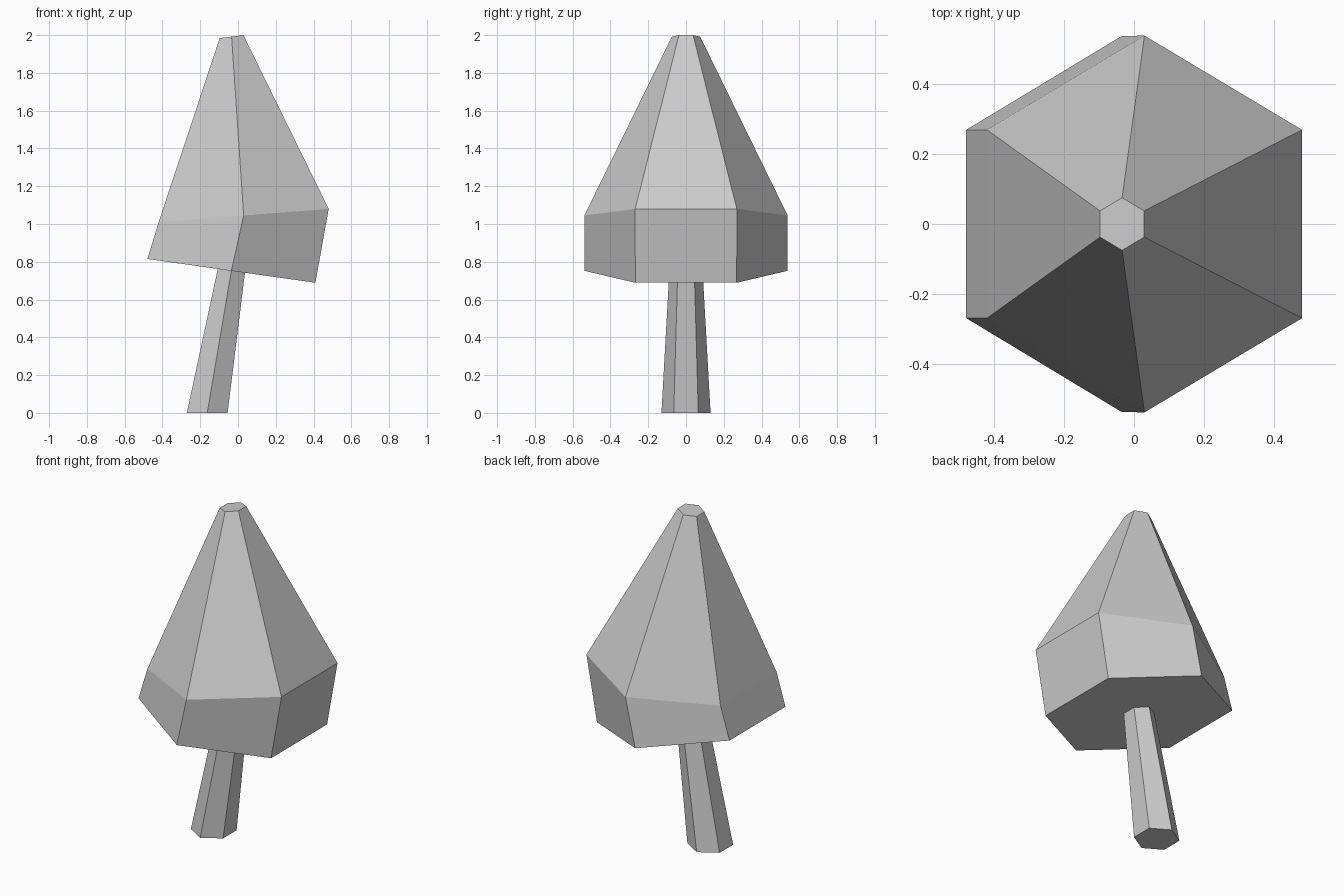
import bpy
import bmesh
from math import cos, sin, pi

cube = bpy.data.objects.get("Cube")
if cube:
    bpy.data.objects.remove(cube, do_unlink=True)

# One plain grey for the whole tree
grey = bpy.data.materials.new("light_grey")
grey.use_nodes = True
colour = (0.6, 0.6, 0.6, 1.0)
grey.diffuse_color = colour
grey.node_tree.nodes["Principled BSDF"].inputs["Base Color"].default_value = colour

SIDES = 6


def add_ring(bm, x, z, half_width, half_depth, rise):
    """Six-sided ring with points to front and back, leaning sideways by rise."""
    ring = []
    for i in range(SIDES):
        a = pi / 2 + 2 * pi * i / SIDES
        across = cos(a) / cos(pi / 6)
        ring.append(bm.verts.new((x + half_width * across,
                                  half_depth * sin(a),
                                  z + rise * across)))
    return ring


def loft(name, sections):
    """Join rings from bottom to top into a closed, flat-shaded solid."""
    bm = bmesh.new()
    rings = [add_ring(bm, *s) for s in sections]
    for low, high in zip(rings, rings[1:]):
        for i in range(SIDES):
            j = (i + 1) % SIDES
            bm.faces.new((low[i], low[j], high[j], high[i]))
    bm.faces.new(rings[0][::-1])
    bm.faces.new(rings[-1])
    bmesh.ops.recalc_face_normals(bm, faces=bm.faces[:])
    mesh = bpy.data.meshes.new(name)
    bm.to_mesh(mesh)
    bm.free()
    mesh.materials.append(grey)
    obj = bpy.data.objects.new(name, mesh)
    bpy.context.collection.objects.link(obj)
    return obj


# Leaning tapered trunk: x, z, half width, half depth, rise
loft("trunk", [
    (-0.163, 0.0, 0.108, 0.13, 0.0),
    (-0.035, 0.753, 0.072, 0.088, -0.01),
])

# Crown with a tilted skirt and a blunt tip
loft("crown", [
    (-0.035, 0.752, 0.445, 0.537, -0.063),
    (0.03, 1.045, 0.45, 0.538, 0.035),
    (-0.034, 1.992, 0.063, 0.075, 0.008),
])
